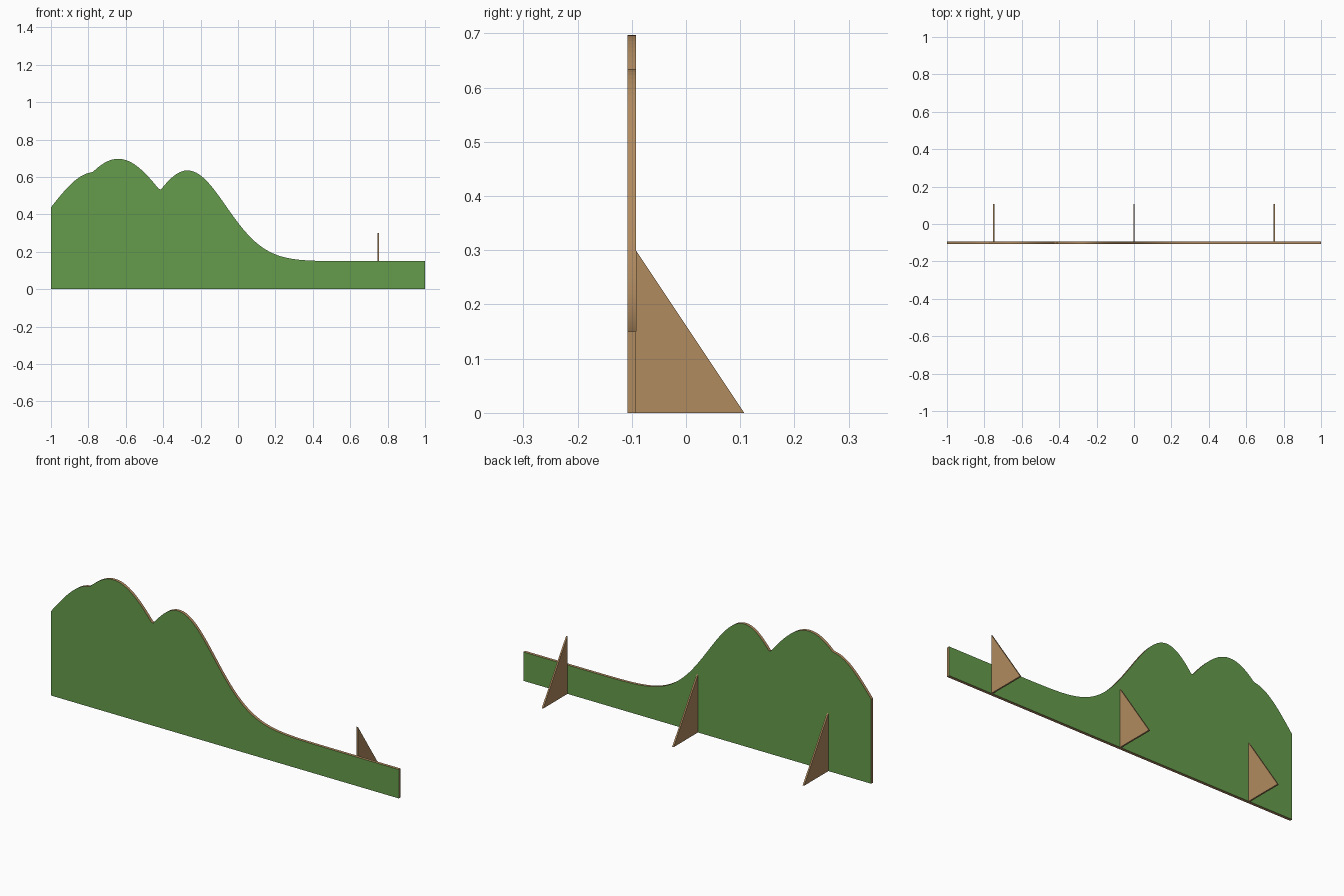
import bpy, bmesh, math

if "Cube" in bpy.data.objects:
    bpy.data.objects.remove(bpy.data.objects["Cube"])

def material(name, rgb):
    m = bpy.data.materials.new(name)
    m.diffuse_color = (*rgb, 1)
    m.use_nodes = True
    m.node_tree.nodes["Principled BSDF"].inputs["Base Color"].default_value = m.diffuse_color
    return m

green = material("hill_green", (0.13, 0.335, 0.07))
wood = material("bare_wood", (0.434, 0.256, 0.116))

def extrude_profile(name, points, offset, mats):
    """Flat outline pushed along offset into a solid plate."""
    bm = bmesh.new()
    face = bm.faces.new([bm.verts.new(p) for p in points])
    out = bmesh.ops.extrude_face_region(bm, geom=[face], use_keep_orig=True)
    bmesh.ops.translate(bm, vec=offset,
                        verts=[v for v in out["geom"] if isinstance(v, bmesh.types.BMVert)])
    bmesh.ops.recalc_face_normals(bm, faces=bm.faces)
    mesh = bpy.data.meshes.new(name)
    bm.to_mesh(mesh)
    bm.free()
    for m in mats:
        mesh.materials.append(m)
    obj = bpy.data.objects.new(name, mesh)
    bpy.context.collection.objects.link(obj)
    return obj

# Hill skyline: the highest of three bell curves over a low base strip
BASE = 0.15
HILLS = [(-0.77, 0.475, 0.23), (-0.64, 0.547, 0.259), (-0.27, 0.485, 0.206)]

def skyline(x):
    return BASE + max(h * math.exp(-((x - c) / s) ** 2 / 2) for c, h, s in HILLS)

FRONT, BACK, END = -0.1075, -0.0925, 0.1075

# Scenery board: painted front and back, bare wood edges
N = 160
outline = [(-1, FRONT, 0), (1, FRONT, 0)]
for i in range(N + 1):
    x = 1 - 2 * i / N
    outline.append((x, FRONT, skyline(x)))
board = extrude_profile("hill_board", outline, (0, BACK - FRONT, 0), [green, wood])
for f in board.data.polygons:
    f.material_index = 0 if abs(f.normal.y) > 0.9 else 1

# Triangular support braces behind the board
T = 0.008
for name, x in (("left_brace", -0.75), ("middle_brace", 0), ("right_brace", 0.75)):
    tri = [(x - T / 2, BACK, 0), (x - T / 2, END, 0), (x - T / 2, BACK, 0.3)]
    extrude_profile(name, tri, (T, 0, 0), [wood])
